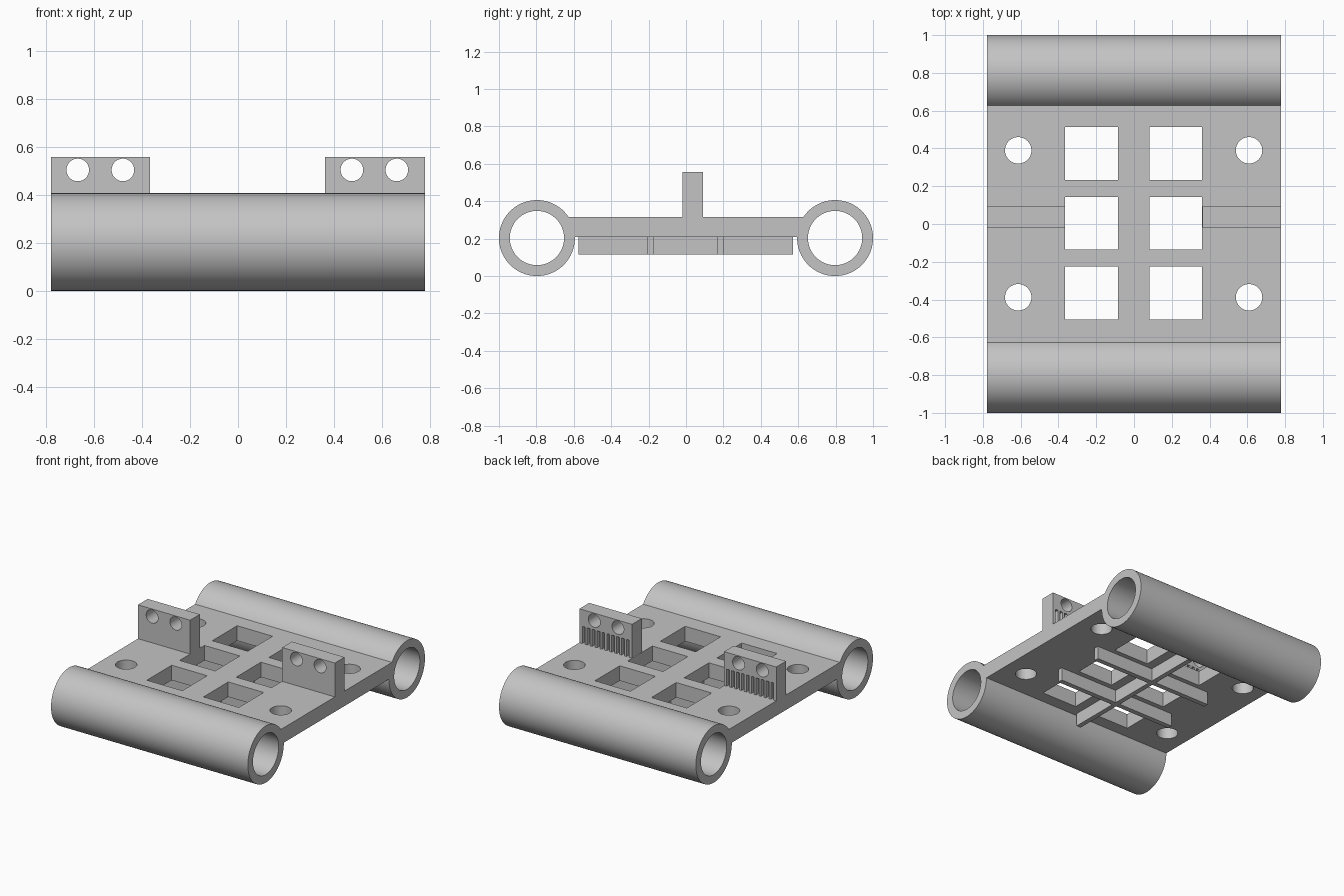
import bpy, bmesh, math
from mathutils import Matrix, Vector

if "Cube" in bpy.data.objects:
    bpy.data.objects.remove(bpy.data.objects["Cube"], do_unlink=True)

GREY = (0.55, 0.55, 0.55, 1)
mat = bpy.data.materials.new("light_grey_plastic")
mat.use_nodes = True
mat.diffuse_color = GREY
mat.node_tree.nodes["Principled BSDF"].inputs["Base Color"].default_value = GREY


def add_box(bm, x0, x1, y0, y1, z0, z1):
    mid = Vector((x0 + x1, y0 + y1, z0 + z1)) / 2
    scale = Matrix.Diagonal((x1 - x0, y1 - y0, z1 - z0, 1))
    bmesh.ops.create_cube(bm, size=1, matrix=Matrix.Translation(mid) @ scale)


def add_cylinder(bm, centre, radius, length, axis, sides=48):
    turn = {"X": Matrix.Rotation(math.pi / 2, 4, "Y"),
            "Y": Matrix.Rotation(math.pi / 2, 4, "X"),
            "Z": Matrix.Identity(4)}[axis]
    bmesh.ops.create_cone(bm, cap_ends=True, segments=sides, radius1=radius, radius2=radius,
                          depth=length, matrix=Matrix.Translation(centre) @ turn)


def make_object(name, bm):
    mesh = bpy.data.meshes.new(name)
    bm.to_mesh(mesh)
    bm.free()
    mesh.materials.append(mat)
    obj = bpy.data.objects.new(name, mesh)
    bpy.context.collection.objects.link(obj)
    return obj


def finish(obj, cutter_bm=None):
    """Cut the part, then smooth its round faces only."""
    bpy.ops.object.select_all(action="DESELECT")
    obj.select_set(True)
    bpy.context.view_layer.objects.active = obj
    if cutter_bm:
        cutter = make_object(obj.name + "_cutter", cutter_bm)
        cutter.hide_render = True
        mod = obj.modifiers.new("cut", "BOOLEAN")
        mod.operation, mod.solver, mod.object = "DIFFERENCE", "EXACT", cutter
        bpy.ops.object.modifier_apply(modifier=mod.name)
        bpy.data.objects.remove(cutter, do_unlink=True)
    bpy.ops.object.shade_smooth_by_angle(angle=math.radians(30))


HALF = 0.778               # half width of the carriage
PLATE_Z = (0.208, 0.315)   # underside and top of the plate

# Bearing tubes, front and back
for name, side in (("front_bearing_tube", -1), ("back_bearing_tube", 1)):
    centre = (0, side * 0.797, 0.203)
    body, bore = bmesh.new(), bmesh.new()
    add_cylinder(body, centre, 0.203, 2 * HALF, "X", 96)
    add_cylinder(bore, centre, 0.145, 2, "X", 96)
    finish(make_object(name, body), bore)

# Plate with six square windows and four screw holes
body, cuts = bmesh.new(), bmesh.new()
add_box(body, -HALF, HALF, -0.634, 0.634, *PLATE_Z)
for x in (-0.226, 0.221):
    for y in (-0.366, 0.004, 0.373):
        add_box(cuts, x - 0.14, x + 0.14, y - 0.14, y + 0.14, 0, 0.5)
for x in (-0.613, 0.609):
    for y in (-0.388, 0.39):
        add_cylinder(cuts, (x, y, 0.25), 0.07, 0.5, "Z")
finish(make_object("base_plate", body), cuts)

# Upright belt clamps with two holes and a row of tooth grooves on the back
PITCH = 0.0388
for name, x0, x1, holes in (("right_belt_clamp", -HALF, -0.366, (-0.667, -0.479)),
                            ("left_belt_clamp", 0.362, HALF, (0.474, 0.661))):
    body, cuts = bmesh.new(), bmesh.new()
    add_box(body, x0, x1, -0.018, 0.092, 0.3, 0.557)
    for x in holes:
        add_cylinder(cuts, (x, 0.04, 0.503), 0.047, 0.4, "Y")
    for i in range(10):
        x = (x0 + x1) / 2 + (i - 4.5) * PITCH
        add_box(cuts, x - 0.011, x + 0.011, 0.066, 0.2, 0.314, 0.437)
    finish(make_object(name, body), cuts)

# Stiffening ribs under the plate
RIB_Z = (0.115, 0.215)
ribs = {"long_rib": (-0.021, 0.014, -0.576, 0.572),
        "front_cross_rib": (-0.47, 0.48, -0.208, -0.172),
        "back_cross_rib": (-0.47, 0.48, 0.165, 0.2)}
for name, extent in ribs.items():
    bm = bmesh.new()
    add_box(bm, *extent, *RIB_Z)
    finish(make_object(name, bm))
